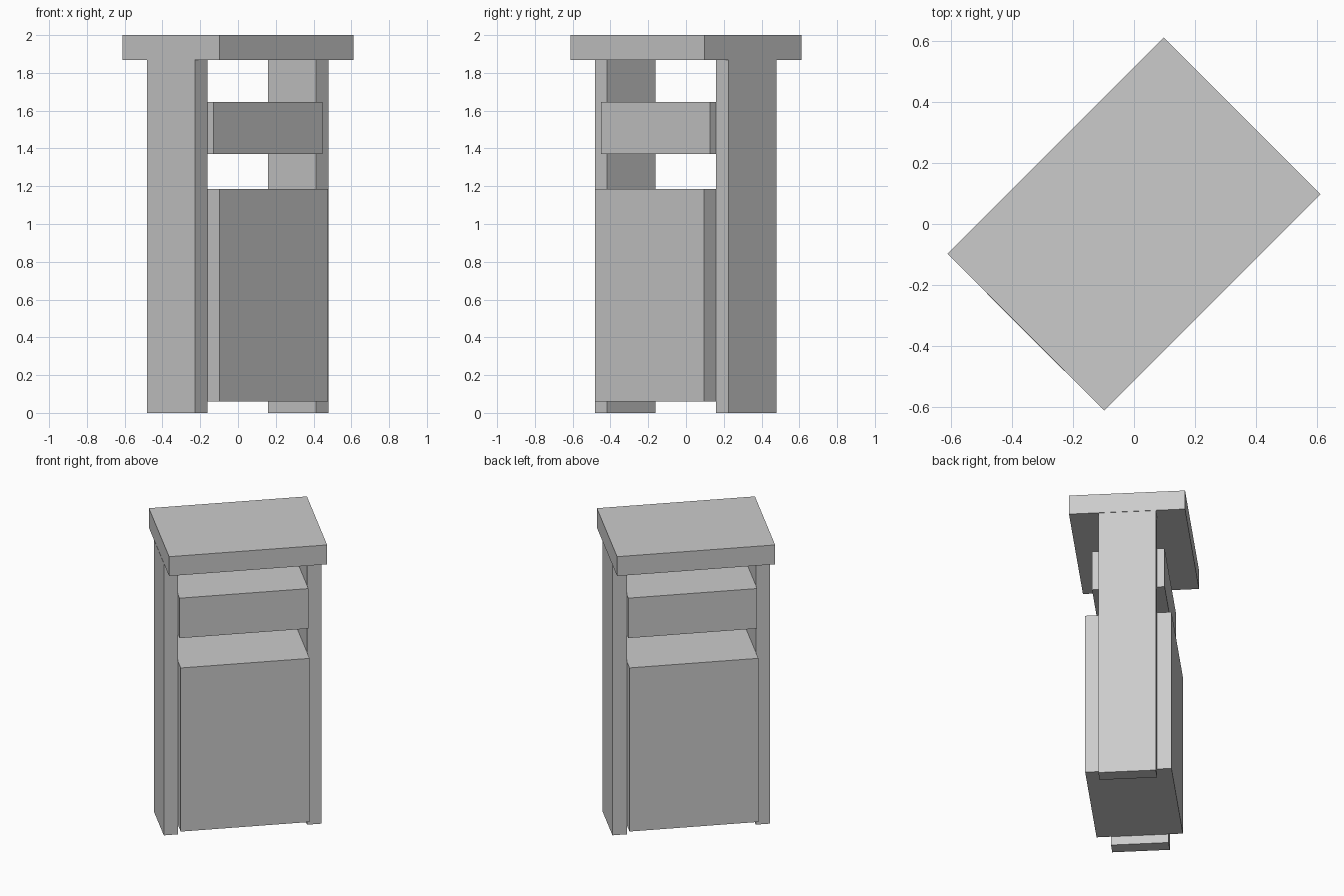
import bpy
import bmesh
from math import radians
from mathutils import Matrix, Vector

default = bpy.data.objects.get("Cube")
if default:
    bpy.data.objects.remove(default, do_unlink=True)

# Single light grey material
GREY = (0.6, 0.6, 0.6, 1.0)
grey = bpy.data.materials.new("light_grey")
grey.use_nodes = True
grey.diffuse_color = GREY
grey.node_tree.nodes["Principled BSDF"].inputs["Base Color"].default_value = GREY

# The whole stand is turned diagonally on the ground
TURN = Matrix.Rotation(radians(45), 4, "Z")


def block(name, u, half_depth, z):
    """Box along the turned length axis u, centred across its depth."""
    size = Vector((u[1] - u[0], 2 * half_depth, z[1] - z[0]))
    centre = Vector(((u[0] + u[1]) / 2, 0, (z[0] + z[1]) / 2))
    bm = bmesh.new()
    bmesh.ops.create_cube(bm, size=1)
    bmesh.ops.scale(bm, vec=size, verts=bm.verts)
    mesh = bpy.data.meshes.new(name)
    bm.to_mesh(mesh)
    bm.free()
    mesh.materials.append(grey)
    obj = bpy.data.objects.new(name, mesh)
    obj.matrix_world = TURN @ Matrix.Translation(centre)
    bpy.context.collection.objects.link(obj)
    return obj


# End posts
block("left_post", (-0.501, -0.41), 0.18, (0, 1.87))
block("right_post", (0.405, 0.497), 0.18, (0, 1.87))

# Lower cabinet, crossbar and roof slab
block("cabinet_body", (-0.41, 0.405), 0.27, (0.06, 1.185))
block("crossbar", (-0.41, 0.405), 0.227, (1.37, 1.645))
block("roof_slab", (-0.5, 0.5), 0.363, (1.867, 2))
